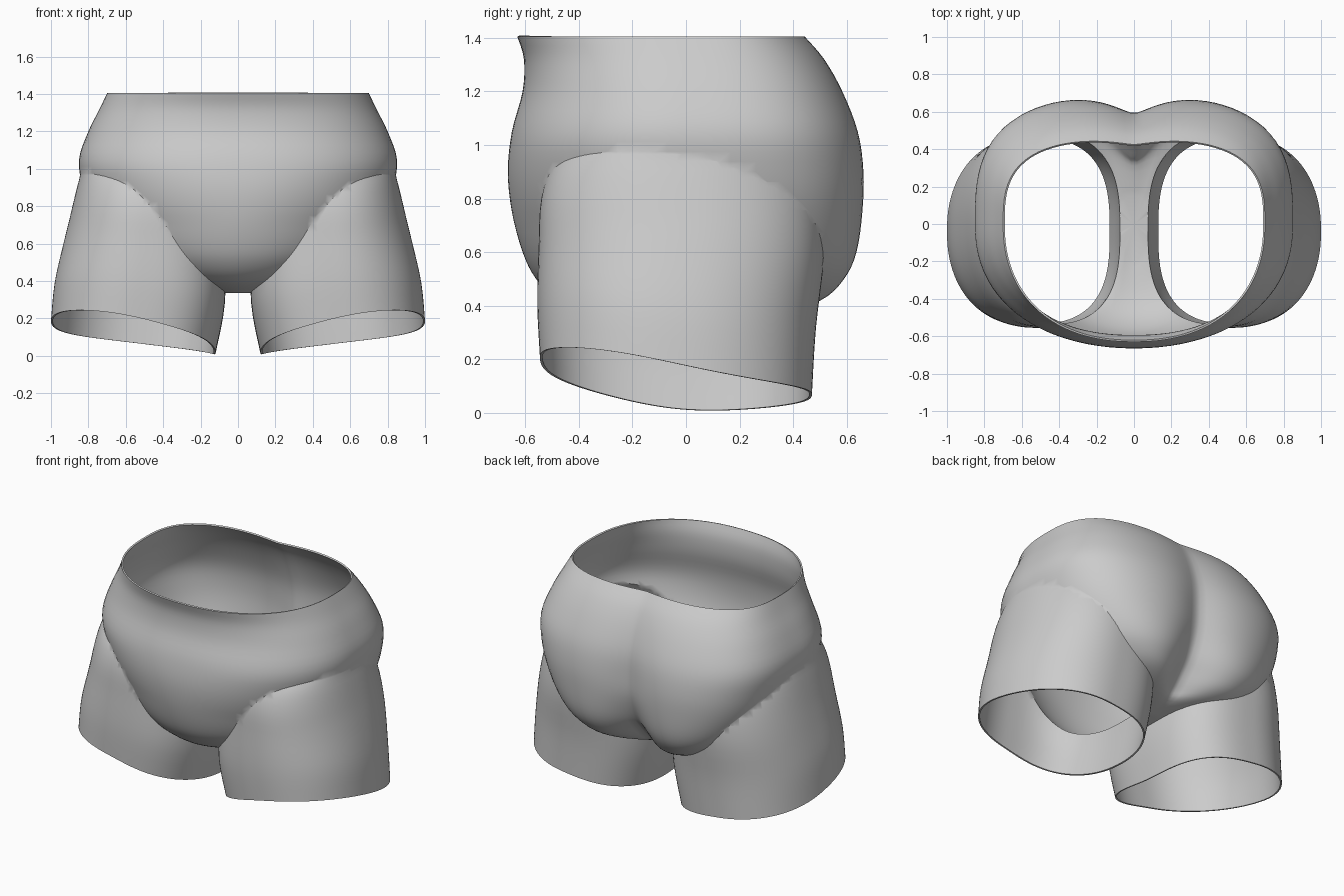
import bpy, bmesh, math

cube = bpy.data.objects.get("Cube")
if cube:
    bpy.data.objects.remove(cube, do_unlink=True)

SEGMENTS = 112

grey = bpy.data.materials.new("light grey")
grey.use_nodes = True
grey.diffuse_color = (0.6, 0.6, 0.6, 1)
grey.node_tree.nodes["Principled BSDF"].inputs["Base Color"].default_value = grey.diffuse_color


def smooth_rows(rows, steps):
    """Catmull-Rom interpolation of profile rows."""
    out = []
    for i in range(len(rows) - 1):
        a, b = rows[max(i - 1, 0)], rows[i]
        c, d = rows[i + 1], rows[min(i + 2, len(rows) - 1)]
        for k in range(steps):
            t = k / steps
            out.append([q + 0.5 * t * (r - p + t * (2*p - 5*q + 4*r - s + t * (3*(q - r) + s - p)))
                        for p, q, r, s in zip(a, b, c, d)])
    return out + [list(rows[-1])]


def oval(angle, rx, ry, power):
    c, s = math.cos(angle), math.sin(angle)
    r = (abs(c / rx) ** power + abs(s / ry) ** power) ** (-1 / power)
    return r * c, r * s


def loft(name, rows, point):
    """Closed solid through rings, capped with fans at both ends."""
    bm = bmesh.new()
    rings = [[bm.verts.new(point(row, 2 * math.pi * (j + 0.5) / SEGMENTS))
              for j in range(SEGMENTS)] for row in rows]
    for lo, hi in zip(rings, rings[1:]):
        for j in range(SEGMENTS):
            k = (j + 1) % SEGMENTS
            bm.faces.new((lo[j], lo[k], hi[k], hi[j]))
    for ring in (rings[0], rings[-1]):
        centre = bm.verts.new(sum((v.co for v in ring[1:]), ring[0].co.copy()) / SEGMENTS)
        for j in range(SEGMENTS):
            bm.faces.new((ring[j], ring[(j + 1) % SEGMENTS], centre))
    bmesh.ops.recalc_face_normals(bm, faces=bm.faces)
    mesh = bpy.data.meshes.new(name)
    bm.to_mesh(mesh)
    bm.free()
    mesh.materials.append(grey)
    obj = bpy.data.objects.new(name, mesh)
    bpy.context.collection.objects.link(obj)
    return obj


# Hips: height, half width, front depth, back depth, cleft depth
hip_rows = [
    (0.335, 0.07, 0.20, 0.15, 0.00),
    (0.37, 0.25, 0.37, 0.44, 0.13),
    (0.42, 0.45, 0.48, 0.58, 0.22),
    (0.50, 0.59, 0.56, 0.645, 0.21),
    (0.60, 0.69, 0.61, 0.675, 0.16),
    (0.75, 0.78, 0.65, 0.685, 0.11),
    (0.90, 0.83, 0.665, 0.685, 0.095),
    (1.05, 0.85, 0.65, 0.66, 0.075),
    (1.20, 0.80, 0.61, 0.60, 0.055),
    (1.32, 0.74, 0.605, 0.53, 0.04),
    (1.405, 0.70, 0.63, 0.455, 0.03),
]


def hip_point(row, angle):
    z, width, front, back, cleft = row
    if math.sin(angle) < 0:
        # the front panel is pointed below and fuller at the hips
        x, y = oval(angle, width, front, 1.95 + min(0.3, max(0, z - 0.7)))
    else:
        x, y = oval(angle, width, back, 3)
        y -= cleft * math.exp(-(abs(x) / 0.17) ** 1.3)
    return x, y, z


# Leg: height, inner x, outer x, front y, back y
leg_rows = [
    (0.12, 0.12, 1.00, -0.545, 0.47),
    (0.35, 0.07, 0.98, -0.555, 0.485),
    (0.60, 0.08, 0.93, -0.55, 0.515),
    (0.80, 0.10, 0.885, -0.54, 0.50),
    (0.94, 0.12, 0.85, -0.49, 0.44),
    (1.03, 0.15, 0.82, -0.38, 0.35),
    (1.13, 0.20, 0.68, -0.26, 0.26),
]


def leg_point(side):
    def point(row, angle):
        z, inner, outer, front, back = row
        c, s = math.cos(angle), math.sin(angle)
        x, y = oval(angle, (outer - inner) / 2, (back - front) / 2, 2.2 if c > 0 else 2.8)
        # sloping hem that fades out up the leg
        hem = 0.085 * c - 0.07 * s - 0.02 * math.cos(2 * angle) - 0.012 * math.sin(2 * angle)
        z += hem * max(0, 1 - (z - 0.12) / 0.6)
        return side * (x + (inner + outer) / 2), y + (front + back) / 2, z
    return point


shorts = loft("shorts", smooth_rows(hip_rows, 4), hip_point)

# Join both legs to the hips
for side, name in ((1, "left_leg"), (-1, "right_leg")):
    leg = loft(name, smooth_rows(leg_rows, 4), leg_point(side))
    bpy.context.view_layer.objects.active = shorts
    join = shorts.modifiers.new(name, 'BOOLEAN')
    join.operation, join.solver, join.object = 'UNION', 'EXACT', leg
    bpy.ops.object.modifier_apply(modifier=join.name)
    bpy.data.objects.remove(leg, do_unlink=True)

# Open the waist and the leg holes
bm = bmesh.new()
bm.from_mesh(shorts.data)
bm.normal_update()
caps = [f for f in bm.faces
        if (f.normal.z > 0.9 and f.calc_center_median().z > 1.39)
        or (f.normal.z < -0.7 and f.calc_center_median().z < 0.26)]
bmesh.ops.delete(bm, geom=caps, context='FACES')
bmesh.ops.remove_doubles(bm, verts=bm.verts, dist=0.002)
bm.to_mesh(shorts.data)
bm.free()

# Thin cloth thickness and smooth shading
cloth = shorts.modifiers.new("cloth", 'SOLIDIFY')
cloth.thickness = 0.01
cloth.offset = -1
bpy.context.view_layer.objects.active = shorts
shorts.select_set(True)
bpy.ops.object.modifier_apply(modifier=cloth.name)
bpy.ops.object.shade_smooth_by_angle(angle=math.radians(40))
